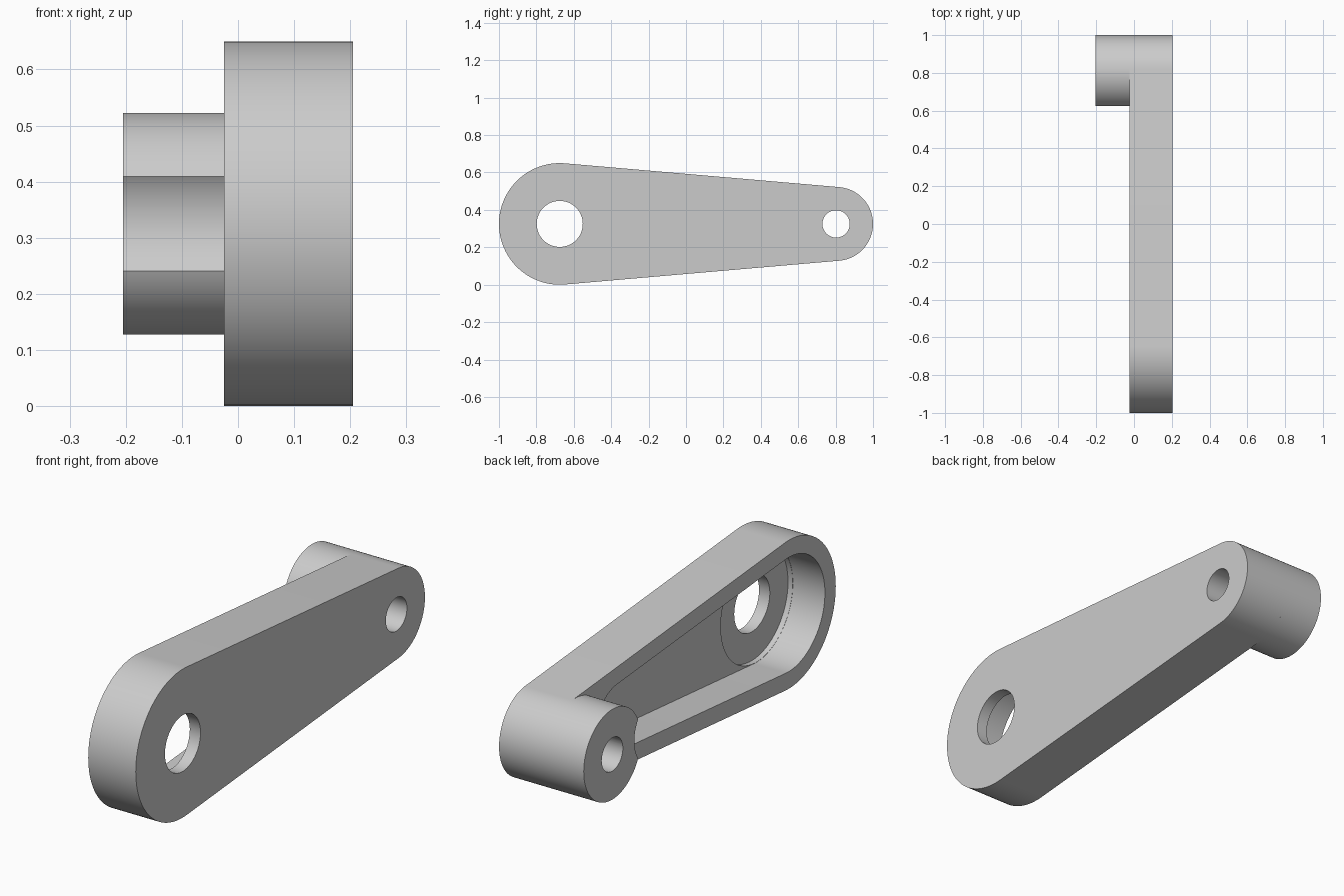
import bpy
import bmesh
from math import acos, cos, sin, pi, radians

cube = bpy.data.objects.get("Cube")
if cube:
    bpy.data.objects.remove(cube, do_unlink=True)

# Shared dimensions
MID_Z = 0.325
BIG_Y, BIG_R = -0.675, 0.325
TIP_Y, TIP_R = 0.8025, 0.1975
INNER, OUTER, BOSS_END = -0.025, 0.205, -0.205

grey = bpy.data.materials.new("light grey")
grey.use_nodes = True
grey.diffuse_color = (0.6, 0.6, 0.6, 1)
grey.node_tree.nodes["Principled BSDF"].inputs["Base Color"].default_value = (0.6, 0.6, 0.6, 1)


def arc(y, r, start, end, steps):
    """Points on an arc in the YZ plane."""
    angles = [start + (end - start) * i / steps for i in range(steps + 1)]
    return [(y + r * cos(a), MID_Z + r * sin(a)) for a in angles]


def circle(y, r, steps=96):
    return arc(y, r, 0, 2 * pi, steps)[:-1]


def tapered(y1, r1, y2, r2, steps=64):
    """Outline of two circles joined by their outer tangents."""
    t = acos((r1 - r2) / (y2 - y1))
    return arc(y2, r2, -t, t, steps) + arc(y1, r1, t, 2 * pi - t, steps)


def prism(name, outline, x1, x2):
    """Extrude a YZ outline along X."""
    bm = bmesh.new()
    face = bm.faces.new([bm.verts.new((x1, y, z)) for y, z in outline])
    top = bmesh.ops.extrude_face_region(bm, geom=[face])["geom"]
    moved = [v for v in top if isinstance(v, bmesh.types.BMVert)]
    bmesh.ops.translate(bm, verts=moved, vec=(x2 - x1, 0, 0))
    bmesh.ops.recalc_face_normals(bm, faces=bm.faces)
    mesh = bpy.data.meshes.new(name)
    bm.to_mesh(mesh)
    bm.free()
    mesh.materials.append(grey)
    obj = bpy.data.objects.new(name, mesh)
    bpy.context.collection.objects.link(obj)
    return obj


def carve(obj, cutters):
    """Subtract the cutters, bake the result and shade it."""
    for cutter in cutters:
        cutter.hide_render = True
        mod = obj.modifiers.new("cut", "BOOLEAN")
        mod.operation = "DIFFERENCE"
        mod.solver = "EXACT"
        mod.object = cutter
    graph = bpy.context.evaluated_depsgraph_get()
    mesh = bpy.data.meshes.new_from_object(obj.evaluated_get(graph))
    obj.modifiers.clear()
    obj.data = mesh
    mesh.shade_smooth()
    mesh.set_sharp_from_angle(angle=radians(20))


# Solid parts
arm = prism("crank_arm", tapered(BIG_Y, BIG_R, TIP_Y, TIP_R), INNER, OUTER)
boss = prism("pin_boss", circle(TIP_Y, TIP_R, 128), BOSS_END, INNER)

# Cutters: tapered pocket, round recess and the two through holes
pocket = prism("pocket_cutter", tapered(BIG_Y, 0.25, 0.502, 0.1485), -0.4, 0.13)
recess = prism("recess_cutter", circle(BIG_Y, 0.249), 0.05, 0.153)
shaft_hole = prism("shaft_hole_cutter", circle(BIG_Y, 0.123), -0.4, 0.4)
pin_hole = prism("pin_hole_cutter", circle(TIP_Y, 0.073), -0.4, 0.4)

carve(arm, [pocket, recess, shaft_hole, pin_hole])
carve(boss, [pocket, pin_hole])

for cutter in (pocket, recess, shaft_hole, pin_hole):
    bpy.data.objects.remove(cutter, do_unlink=True)
